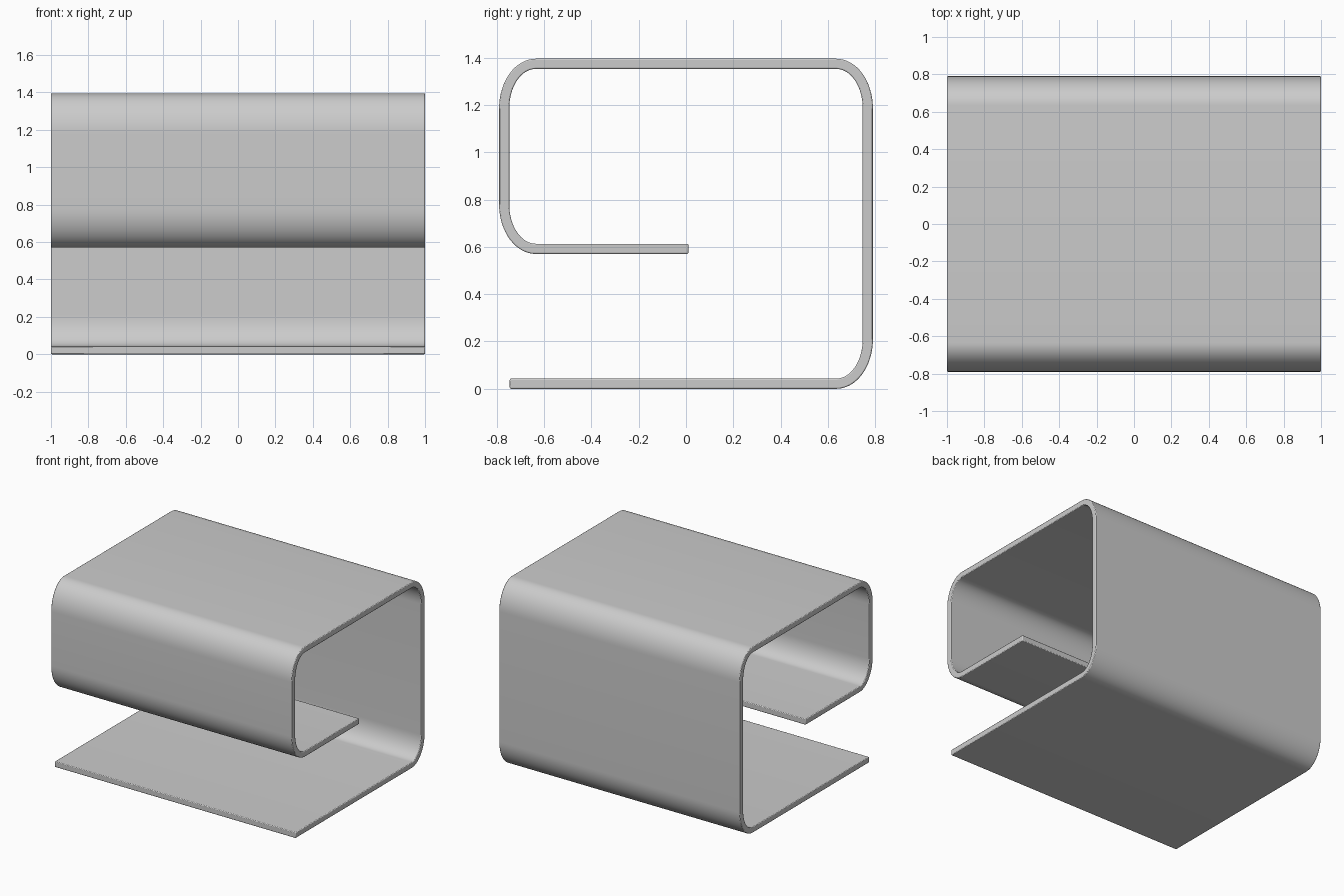
import bpy, bmesh, math

if "Cube" in bpy.data.objects:
    bpy.data.objects.remove(bpy.data.objects["Cube"])

T = 0.043                # sheet thickness
RY, RZ = 0.155, 0.21     # outer radii of the elliptical bends
HALF_Y, TOP, SHELF = 0.79, 1.395, 0.57
STEPS = 16


def bend(cy, cz, start):
    """Outer/inner point pairs for a quarter bend, counter-clockwise from start degrees."""
    pairs = []
    for i in range(STEPS + 1):
        a = math.radians(start + 90 * i / STEPS)
        c, s = math.cos(a), math.sin(a)
        pairs.append(((cy + RY * c, cz + RZ * s),
                      (cy + (RY - T) * c, cz + (RZ - T) * s)))
    return pairs


# Profile: floor tip, three bends up and over, then the folded-in shelf tip
cy = HALF_Y - RY
profile = [((-0.745, 0), (-0.745, T))]
profile += bend(cy, RZ, -90)
profile += bend(cy, TOP - RZ, 0)
profile += bend(-cy, TOP - RZ, 90)
profile += bend(-cy, SHELF + RZ, 180)
profile += [((0.01, SHELF), (0.01, SHELF + T))]

# Sweep the profile along x
bm = bmesh.new()
rows = [[bm.verts.new((-1, *p)) for p in pair] for pair in profile]
faces = [bm.faces.new((a[0], a[1], b[1], b[0])) for a, b in zip(rows, rows[1:])]
ext = bmesh.ops.extrude_face_region(bm, geom=faces)
moved = [g for g in ext["geom"] if isinstance(g, bmesh.types.BMVert)]
bmesh.ops.translate(bm, verts=moved, vec=(2, 0, 0))
bmesh.ops.recalc_face_normals(bm, faces=bm.faces)

mesh = bpy.data.meshes.new("bent_sheet_table")
bm.to_mesh(mesh)
bm.free()
table = bpy.data.objects.new("bent_sheet_table", mesh)
bpy.context.collection.objects.link(table)

# Slightly eased sheet edges
bev = table.modifiers.new("eased_edges", "BEVEL")
bev.width = 0.005
bev.segments = 2
bev.limit_method = 'ANGLE'
bev.angle_limit = math.radians(40)

bpy.context.view_layer.objects.active = table
table.select_set(True)
bpy.ops.object.shade_smooth_by_angle(angle=math.radians(30))
